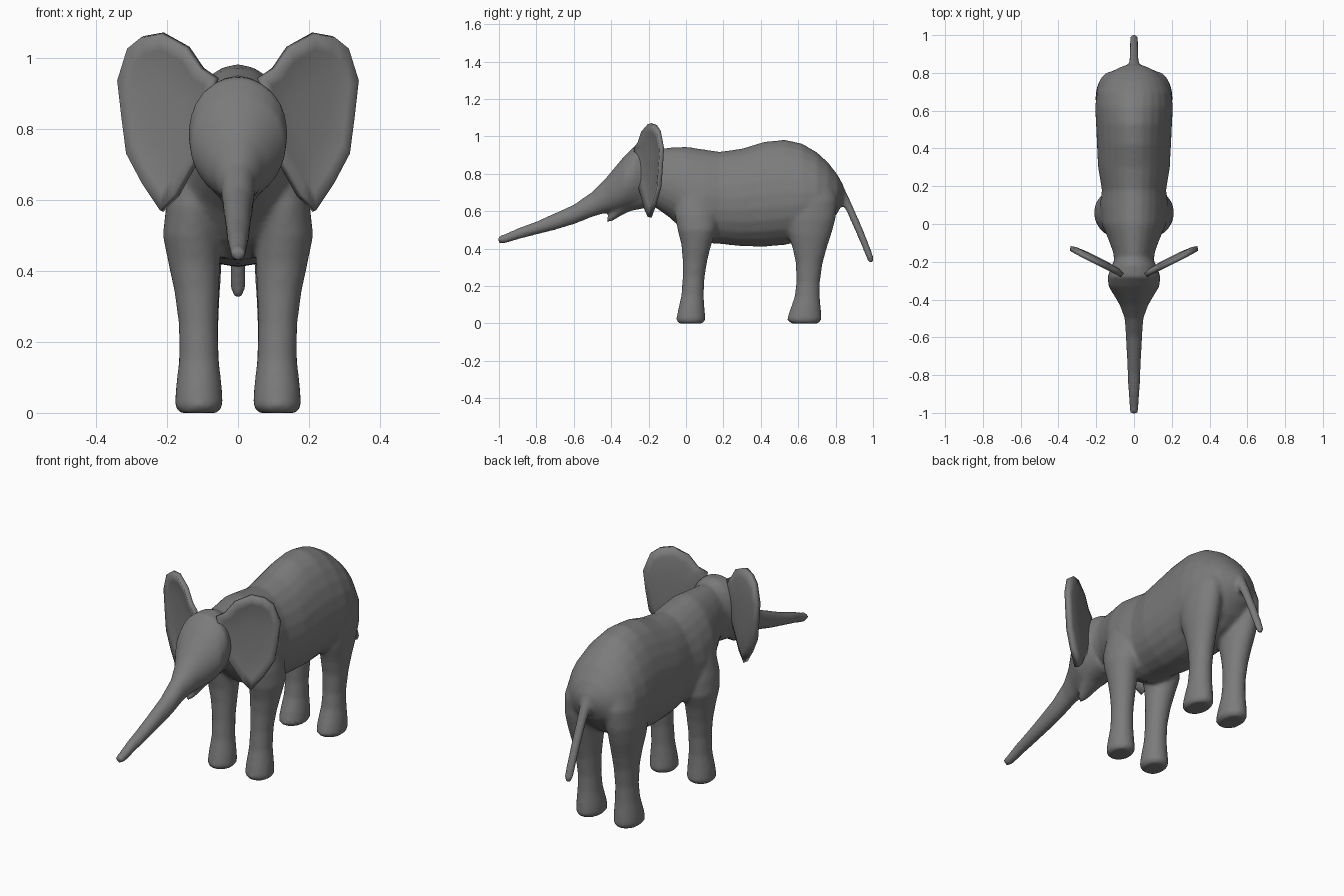
import bpy
import bmesh
from math import sin, cos, pi, radians
from mathutils import Vector

if "Cube" in bpy.data.objects:
    bpy.data.objects.remove(bpy.data.objects["Cube"])

hide = bpy.data.materials.new("grey hide")
hide.use_nodes = True
grey = (0.2, 0.2, 0.2, 1)
hide.diffuse_color = grey
hide.node_tree.nodes["Principled BSDF"].inputs["Base Color"].default_value = grey


def finish(bm, name):
    """Turn a bmesh into a linked object with the hide material."""
    bmesh.ops.recalc_face_normals(bm, faces=bm.faces)
    mesh = bpy.data.meshes.new(name)
    bm.to_mesh(mesh)
    bm.free()
    mesh.materials.append(hide)
    obj = bpy.data.objects.new(name, mesh)
    bpy.context.collection.objects.link(obj)
    return obj


def along_y(t, low, high, width, egg, angle):
    x = width * cos(angle) * (1 - egg * sin(angle))
    return Vector((x, t, (low + high) / 2 + (high - low) / 2 * sin(angle)))


def along_z(t, front, back, x, width, angle):
    return Vector((x + width * cos(angle), (front + back) / 2 + (back - front) / 2 * sin(angle), t))


def loft(name, rings, place, side=1, sides=24):
    """Skin oval rings into a closed tube."""
    bm = bmesh.new()
    loops = []
    for ring in rings:
        pts = [place(*ring, 2 * pi * i / sides) for i in range(sides)]
        loops.append([bm.verts.new((p.x * side, p.y, p.z)) for p in pts])
    for a, b in zip(loops, loops[1:]):
        for i in range(sides):
            j = (i + 1) % sides
            bm.faces.new((a[i], a[j], b[j], b[i]))
    bm.faces.new(loops[0])
    bm.faces.new(loops[-1])
    return finish(bm, name)


# Torso: y, underside, back line, half width, egg shape
torso = [
    (-.24, .66, .92, .10, .1), (-.15, .61, .935, .11, .1), (-.08, .56, .94, .135, .15),
    (0, .48, .945, .17, .15), (.1, .43, .93, .18, .15), (.18, .425, .918, .17, .1),
    (.3, .412, .935, .19, .1), (.42, .41, .972, .195, .15), (.53, .42, .982, .2, .15),
    (.62, .44, .962, .205, .15), (.7, .48, .915, .195, .12), (.76, .53, .86, .165, .1),
    (.81, .59, .795, .115, .05), (.84, .65, .74, .05, 0)]

# Head and trunk in one sweep, plus the lower jaw
head = [
    (-.17, .66, .93, .09, 0), (-.22, .62, .95, .12, -.05), (-.28, .61, .945, .14, -.08),
    (-.33, .60, .895, .135, -.05), (-.38, .595, .835, .105, 0), (-.43, .59, .775, .075, 0),
    (-.5, .57, .705, .05, 0), (-.6, .53, .635, .043, 0), (-.7, .5, .59, .038, 0),
    (-.8, .475, .545, .034, 0), (-.9, .449, .509, .029, 0), (-.97, .427, .477, .024, 0),
    (-1.005, .43, .465, .02, 0)]
jaw = [(-.2, .62, .75, .09, 0), (-.3, .6, .7, .075, 0), (-.35, .575, .66, .055, 0),
       (-.39, .55, .61, .035, 0), (-.42, .54, .57, .02, 0)]

# Legs and tail: height, front, back, x centre, half width
front_leg = [
    (0, -.04, .09, .112, .055), (.02, -.053, .105, .11, .068), (.07, -.043, .1, .11, .065),
    (.15, -.025, .095, .11, .056), (.25, -.018, .1, .112, .055), (.34, -.018, .115, .116, .063),
    (.42, -.025, .135, .123, .073), (.5, -.045, .165, .13, .082), (.58, -.06, .17, .125, .078),
    (.68, -.05, .15, .11, .07), (.76, -.01, .12, .1, .055)]
hind_leg = [
    (0, .56, .71, .112, .055), (.02, .54, .725, .11, .068), (.07, .555, .722, .11, .065),
    (.14, .58, .716, .11, .057), (.22, .59, .716, .11, .054), (.32, .587, .73, .112, .06),
    (.4, .57, .752, .115, .068), (.48, .545, .778, .12, .077), (.56, .53, .8, .122, .082),
    (.66, .54, .81, .115, .085), (.76, .57, .78, .1, .075)]
tail = [(.79, .72, .8, 0, .04), (.74, .76, .838, 0, .036), (.68, .808, .868, 0, .03),
        (.6, .858, .904, 0, .025), (.5, .902, .948, 0, .023), (.4, .945, .987, 0, .022),
        (.35, .965, 1.004, 0, .021), (.322, .978, 1.0, 0, .014)]

parts = [loft("body", torso, along_y), loft("head", head, along_y),
         loft("jaw", jaw, along_y), loft("tail", tail, along_z)]
for side in (1, -1):
    parts.append(loft("front_leg", front_leg, along_z, side))
    parts.append(loft("hind_leg", hind_leg, along_z, side))

# Fuse the parts into one continuous skin
bpy.ops.object.select_all(action="DESELECT")
for part in parts:
    part.select_set(True)
body = parts[0]
bpy.context.view_layer.objects.active = body
bpy.ops.object.join()
remesh = body.modifiers.new("fuse", "REMESH")
remesh.mode = "VOXEL"
remesh.voxel_size = .01
remesh.use_smooth_shade = True
relax = body.modifiers.new("relax", "SMOOTH")
relax.factor = .5
relax.iterations = 8

# Ears: outline in x and z, hollowed slightly and swept back
outline = [(.07, .94), (.11, .965), (.15, 1.025), (.22, 1.065), (.275, 1.055), (.312, 1.025),
           (.34, .935), (.328, .83), (.315, .73), (.27, .645), (.22, .57), (.18, .615),
           (.145, .68), (.11, .74), (.09, .84)]
middle = Vector((.2, .84))


def ear(name, side):
    bm = bmesh.new()
    loops = []
    for scale, bulge in ((1, 0), (.8, .012), (.4, .018)):
        loop = []
        for point in outline:
            p = middle.lerp(Vector(point), scale)
            sweep = -.265 + .5 * (p.x - .1) + .9 * max(0, p.x - .27) ** 2
            loop.append(bm.verts.new((side * p.x, sweep + bulge, p.y)))
        loops.append(loop)
    n = len(outline)
    for a, b in zip(loops, loops[1:]):
        for i in range(n):
            bm.faces.new((a[i], a[(i + 1) % n], b[(i + 1) % n], b[i]))
    bm.faces.new(loops[-1])
    obj = finish(bm, name)
    if sum(f.normal.y for f in obj.data.polygons) > 0:
        obj.data.flip_normals()
    shell = obj.modifiers.new("thickness", "SOLIDIFY")
    shell.thickness = .024
    shell.offset = -1
    bpy.ops.object.select_all(action="DESELECT")
    obj.select_set(True)
    bpy.context.view_layer.objects.active = obj
    bpy.ops.object.shade_smooth_by_angle(angle=radians(50))


ear("left_ear", 1)
ear("right_ear", -1)
